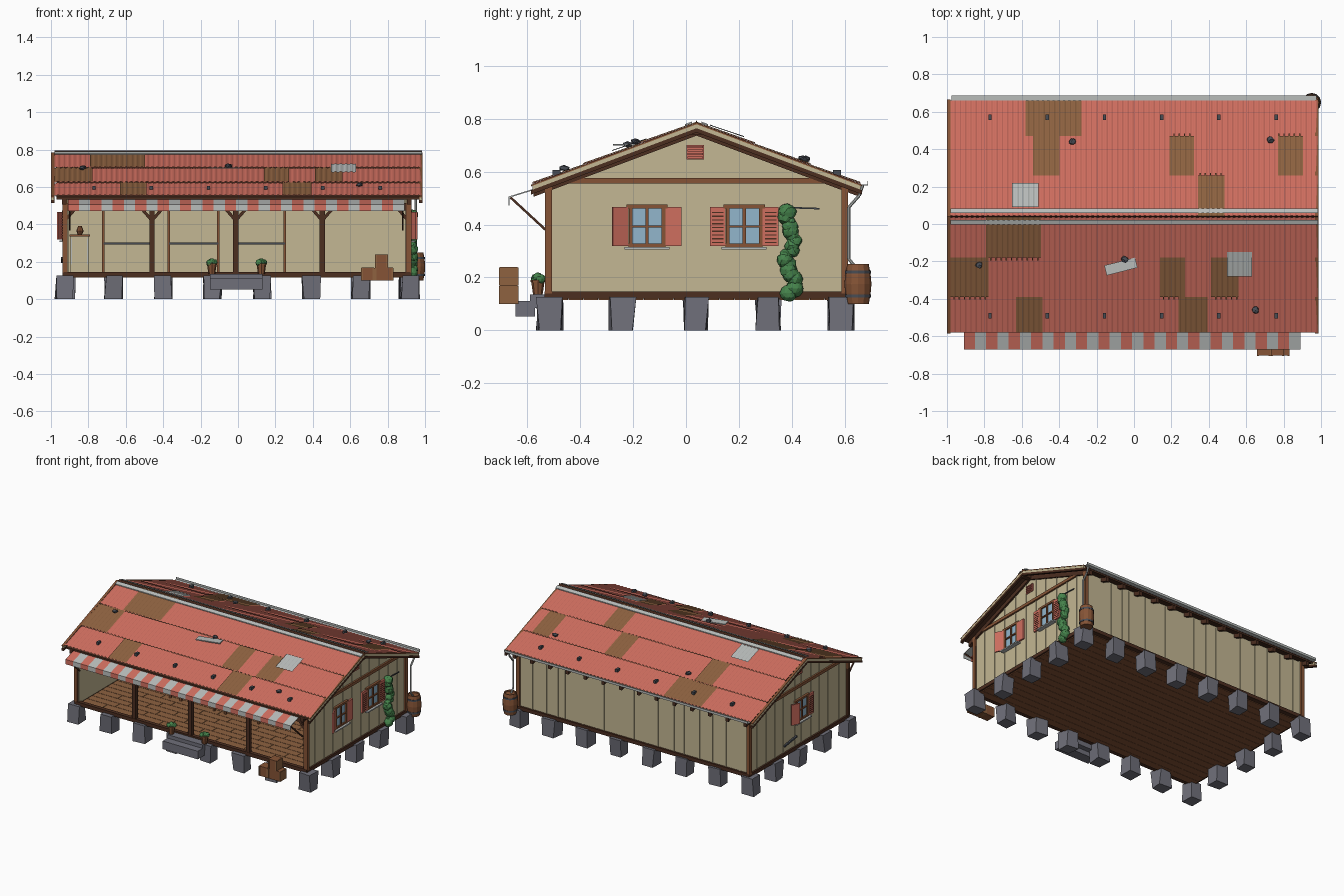
import bpy, bmesh, math, random
from mathutils import Vector, Matrix

random.seed(4)
if "Cube" in bpy.data.objects:
    bpy.data.objects.remove(bpy.data.objects["Cube"])


def material(name, *rgb):
    lin = [((c / 255 + 0.055) / 1.055) ** 2.4 for c in rgb] + [1]
    m = bpy.data.materials.new(name)
    m.use_nodes = True
    m.diffuse_color = lin
    m.node_tree.nodes["Principled BSDF"].inputs["Base Color"].default_value = lin
    return m


wall = material("wall_beige", 195, 183, 147)
red = material("roof_red", 207, 110, 95)
dark = material("dark_timber", 76, 46, 32)
trim = material("brown_timber", 134, 84, 54)
rust = material("patch_brown", 142, 98, 64)
pale = material("pale_metal", 184, 188, 186)
stone = material("stone_grey", 112, 112, 122)
green = material("leaf_green", 70, 132, 76)
glass = material("window_blue", 146, 182, 204)
iron = material("dark_iron", 72, 76, 84)


def finish(name, bm, mat, normals=True):
    if normals:
        bmesh.ops.recalc_face_normals(bm, faces=bm.faces)
    me = bpy.data.meshes.new(name)
    bm.to_mesh(me)
    bm.free()
    me.materials.append(mat)
    ob = bpy.data.objects.new(name, me)
    bpy.context.collection.objects.link(ob)
    return ob


def box(name, mat, x0, x1, y0, y1, z0, z1, turn=0.0):
    bm = bmesh.new()
    mid = Vector((x0 + x1, y0 + y1, z0 + z1)) / 2
    m = Matrix.Translation(mid) @ Matrix.Rotation(turn, 4, "Z") @ Matrix.Diagonal((x1 - x0, y1 - y0, z1 - z0, 1))
    bmesh.ops.create_cube(bm, size=1, matrix=m)
    return finish(name, bm, mat)


def beam(name, mat, a, b, width, sides=4):
    a, b = Vector(a), Vector(b)
    d = b - a
    bm = bmesh.new()
    m = Matrix.Translation((a + b) / 2) @ d.to_track_quat("Z", "Y").to_matrix().to_4x4()
    m = m @ Matrix.Rotation(math.pi / sides, 4, "Z")
    r = width / 2 / math.cos(math.pi / sides)
    bmesh.ops.create_cone(bm, cap_ends=True, segments=sides, radius1=r, radius2=r, depth=d.length, matrix=m)
    return finish(name, bm, mat)


def prism(name, mat, pts, x0, x1):
    # yz outline pushed along x
    bm = bmesh.new()
    f = bm.faces.new([bm.verts.new((x0, y, z)) for y, z in pts])
    g = bmesh.ops.extrude_face_region(bm, geom=[f])["geom"]
    bmesh.ops.translate(bm, vec=(x1 - x0, 0, 0), verts=[v for v in g if isinstance(v, bmesh.types.BMVert)])
    return finish(name, bm, mat)


def lathe(name, mat, x, y, prof, sides=12):
    bm = bmesh.new()
    rings = [[bm.verts.new((x + r * math.cos(k * math.tau / sides), y + r * math.sin(k * math.tau / sides), z))
              for k in range(sides)] for r, z in prof]
    for a, b in zip(rings, rings[1:]):
        for k in range(sides):
            bm.faces.new((a[k], a[k - 1], b[k - 1], b[k]))
    bm.faces.new(rings[0])
    bm.faces.new(rings[-1])
    return finish(name, bm, mat)


def blobs(name, mat, items, detail=2, rough=0.08, flat=1.0):
    bm = bmesh.new()
    for p, r in items:
        m = Matrix.Translation(p) @ Matrix.Diagonal((1, 1, flat, 1))
        for v in bmesh.ops.create_icosphere(bm, subdivisions=detail, radius=r, matrix=m)["verts"]:
            v.co += Vector([random.uniform(-r, r) * rough for _ in "xyz"])
    return finish(name, bm, mat)


# Roof slope coordinates: s runs from ridge to eave, h is the lift
RIDGE, TOP, PITCH, EAVE = 0.04, 0.778, 0.375, 0.62


def on_roof(side, s, h=0):
    return RIDGE + side * s, TOP - PITCH * s + h


def slab(name, mat, side, s0, s1, h0, h1, x0, x1):
    prism(name, mat, [on_roof(side, s0, h0), on_roof(side, s1, h0), on_roof(side, s1, h1), on_roof(side, s0, h1)], x0, x1)


def sheet(name, mat, side, x0, x1, s0, s1, lift=0.0, tooth=0.0):
    # corrugated sheet, with a toothed lower edge if asked
    step, wave = 0.007, (0, 0, 0.0035, 0.0035)
    bm = bmesh.new()
    for i in range(round(x0 / step), round(x1 / step)):
        a, b = wave[i % 4], wave[(i + 1) % 4]
        q = [(i, s0, a), (i, s1, a + 0.005), (i + 1, s1, b + 0.005), (i + 1, s0, b)]
        if a and b and tooth:
            q[2:2] = [(i, s1 + tooth, a + 0.005), (i + 1, s1 + tooth, b + 0.005)]
        vs = [bm.verts.new((k * step, *on_roof(side, s, h + lift + 0.003))) for k, s, h in q]
        bm.faces.new(vs if side < 0 else vs[::-1])
    bmesh.ops.remove_doubles(bm, verts=bm.verts, dist=0.0001)
    finish(name, bm, mat, False)


ROWS = [(0, 0.22), (0.22, 0.43), (0.43, EAVE)]
PATCHES = {-1: [(0, -0.79, -0.5), (1, -0.98, -0.78), (1, 0.14, 0.27), (1, 0.41, 0.56), (2, 0.24, 0.39), (2, -0.63, -0.49)],
           1: [(2, -0.58, -0.28), (1, -0.54, -0.4), (1, 0.19, 0.32), (1, 0.77, 0.9), (0, 0.34, 0.48)]}
for side, label in ((-1, "front"), (1, "back")):
    slab(label + "_roof_deck", dark, side, 0, EAVE, -0.012, 0, -0.97, 0.97)
    for s0, s1 in ROWS:
        sheet(label + "_roof_sheet", red, side, -0.98, 0.98, s0, s1)
    for row, x0, x1 in PATCHES[side]:
        sheet(label + "_rust_patch", rust, side, x0, x1, *ROWS[row], lift=0.004, tooth=0.014 if row < 2 else 0)
    for x0 in (-1, 0.968):
        slab(label + "_bargeboard", dark, side, 0, EAVE + 0.005, -0.03, -0.014, x0, x0 + 0.018)
        slab(label + "_verge_strip", wall, side, 0, EAVE, -0.014, 0.001, x0 + 0.001, x0 + 0.017)
        slab(label + "_verge_cap", trim, side, 0, EAVE + 0.005, 0.001, 0.007, x0, x0 + 0.018)
    for i in range(14):
        x = -0.93 + i * 0.142
        slab(label + "_rafter", dark, side, 0, EAVE - 0.004, -0.042, -0.012, x - 0.012, x + 0.012)
    slab(label + "_ridge_cap", pale, side, 0.018, 0.044, 0.012, 0.018, -0.98, 0.985)
    for i in range(6):
        y, z = on_roof(side, 0.53, 0.016)
        x = -0.77 + i * 0.306
        box(label + "_roof_hook", iron, x - 0.009, x + 0.009, y - 0.015, y + 0.015, z - 0.01, z + 0.01)
box("ridge_beam", dark, -0.98, 0.98, RIDGE - 0.018, RIDGE + 0.018, 0.738, 0.765)
prism("ridge_batten", dark, [(RIDGE - 0.007, 0.77), (RIDGE + 0.007, 0.77), (RIDGE, 0.796)], -0.98, 0.985)
sheet("front_metal_patch", pale, -1, 0.5, 0.63, 0.19, 0.32, 0.012)
sheet("back_metal_patch", pale, 1, -0.65, -0.51, 0.05, 0.18, 0.012)

# Loose stones and board on the roof
for x, y in ((-0.83, -0.22), (0.65, -0.46), (-0.05, -0.19), (0.73, 0.45), (-0.33, 0.44)):
    z = on_roof(1, abs(y - RIDGE), 0.023)[1]
    blobs("roof_stone", iron, [(Vector((x, y, z)), 0.02)], 1, 0.15, 0.65)
box("loose_board", pale, -0.155, 0.015, -0.255, -0.2, 0.698, 0.705, 0.25)

# Floor, sills and planks on both faces
X0, X1, Y0, Y1 = -0.925, 0.915, -0.52, 0.6
box("floor_base", dark, X0, X1, Y0, Y1, 0.12, 0.134)
for i in range(19):
    y = Y0 + 0.02 + i * 0.057
    box("under_plank", trim, X0, X1, y - 0.001, y + 0.054, 0.115, 0.12)
    for k in range(8):
        x = X0 + 0.03 + k * 0.225
        shift = 0.06 * (i % 3 - 1)
        box("floor_plank", rust, x + (shift if k else 0), x + 0.222 + (shift if k < 7 else 0), y, y + 0.054, 0.134, 0.141)
for y in (Y0, Y1):
    box("long_sill", dark, X0 - 0.008, X1 + 0.008, y - 0.014, y + 0.014, 0.12, 0.146)
for x in (X0, X1):
    box("end_sill", dark, x - 0.012, x + 0.012, Y0 - 0.01, Y1 + 0.01, 0.12, 0.146)

# Stone piers around the edge
spots = [(-0.93 + i * 0.2643, y) for i in range(8) for y in (-0.515, 0.585)]
spots += [(x, -0.24 + i * 0.275) for i in range(3) for x in (-0.92, 0.91)]
for x, y in spots:
    ob = box("stone_pier", stone, x - 0.045, x + 0.045, y - 0.045, y + 0.045, 0, 0.127)
    for v in ob.data.vertices:
        v.co.x += random.uniform(-0.008, 0.008)
        v.co.y += random.uniform(-0.008, 0.008)

# Walls, battens and corner posts
box("back_wall", wall, X0, X1, Y1 - 0.02, Y1, 0.135, 0.55)
gable = [(Y0, 0.135), (Y1, 0.135), on_roof(1, Y1 - RIDGE, -0.01), on_roof(1, 0, -0.01), on_roof(-1, RIDGE - Y0, -0.01)]
for side, x in ((-1, X0), (1, X1)):
    out = x + side * 0.006
    prism("end_wall", wall, gable, x, x - side * 0.02)
    box("gable_band", trim, *sorted((x, out + side * 0.006)), -0.5, 0.58, 0.555, 0.576)
    for i in range(10):
        y = Y0 + 0.1 + i * 0.102 + random.uniform(-0.015, 0.015)
        box("end_batten", wall, *sorted((x, x + side * 0.004)), y, y + 0.008, 0.145, 0.56)
        if 1 < i < 8:
            box("gable_batten", wall, *sorted((x, x + side * 0.004)), y, y + 0.008, 0.57, on_roof(1, abs(y - RIDGE), -0.03)[1])
    for y in (Y0, Y1):
        box("corner_post", trim, x - 0.013, x + 0.013, y - 0.013, y + 0.013, 0.14, 0.55)
    box("gable_vent", red, *sorted((x, out)), 0.002, 0.068, 0.645, 0.7)
    for i in range(4):
        z = 0.65 + i * 0.013
        box("vent_slat", red, *sorted((out, out + side * 0.006)), 0.006, 0.064, z, z + 0.007)
for i in range(17):
    x = X0 + 0.1 + i * 0.103 + random.uniform(-0.03, 0.03)
    box("back_batten", wall, x, x + 0.007, Y1, Y1 + 0.004, 0.145, 0.54)


# Windows with plain, louvred or half-open shutters
def window(side, x, yc, styles):
    def plate(name, mat, y0, y1, z0, z1, near, far, turn=0.0):
        box(name, mat, *sorted((x + side * near, x + side * far)), yc + y0, yc + y1, z0, z1, side * turn)
    plate("window_glass", glass, -0.062, 0.062, 0.32, 0.465, 0.001, 0.006)
    for s in (-1, 1):
        plate("window_jamb", trim, s * 0.062 - 0.007, s * 0.062 + 0.007, 0.315, 0.47, 0, 0.016)
    for z, half, h in ((0.468, 0.078, 0.007), (0.322, 0.07, 0.006), (0.393, 0.06, 0.004)):
        plate("window_rail", trim, -half, half, z - h, z + h, 0, 0.016)
    plate("window_mullion", trim, -0.006, 0.006, 0.32, 0.465, 0, 0.014)
    plate("window_sill", pale, -0.085, 0.085, 0.306, 0.315, 0, 0.03)
    for s, style in zip((-1, 1), styles):
        a, b = sorted((s * 0.07, s * 0.13))
        if style == "open":
            plate("open_shutter", red, a - 0.004, b, 0.318, 0.466, 0.02, 0.03, 0.45)
            continue
        plate("shutter", red, a, b, 0.318, 0.466, 0.004, 0.016)
        for i in range(9 if style == "louvred" else 0):
            z = 0.33 + i * 0.0142
            plate("shutter_slat", dark, a + 0.008, b - 0.008, z, z + 0.004, 0.016, 0.018)


window(1, X1, -0.147, ("open", "plain"))
window(1, X1, 0.22, ("louvred", "louvred"))
window(-1, X0, 0.01, ("louvred", "open"))
beam("leaning_pole", iron, (X0 - 0.015, 0.08, 0.22), (X0 - 0.015, 0.22, 0.2), 0.012)

# Porch posts, braces and header
box("porch_header", dark, X0, X1, Y0 - 0.012, Y0 + 0.012, 0.475, 0.515)
for x in (X0, -0.46, -0.012, 0.45, X1 - 0.005):
    box("porch_post", dark, x - 0.014, x + 0.014, Y0 - 0.012, Y0 + 0.014, 0.14, 0.48)
    for s in (-1, 1):
        if X0 < x + s * 0.05 < X1:
            beam("post_brace", dark, (x, Y0, 0.42), (x + s * 0.052, Y0, 0.48), 0.016)

# Striped awning
for i in range(30):
    x = -0.91 + i * 0.06
    prism("awning_stripe", pale if i % 2 else red, [(-0.56, 0.535), (-0.666, 0.502), (-0.668, 0.472), (-0.671, 0.472),
          (-0.67, 0.506), (-0.56, 0.54)], x, x + 0.06)
for x in (-0.9, 0.88):
    beam("awning_strut", dark, (x, -0.664, 0.503), (x, Y0, 0.37), 0.009)

# Racks and cabinet inside
for x in (-0.72, -0.37, -0.015):
    for dx in (0, 0.265):
        box("rack_upright", trim, x + dx - 0.007, x + dx + 0.007, -0.127, -0.113, 0.14, 0.56)
    box("rack_rail", iron, x, x + 0.265, -0.13, -0.11, 0.292, 0.304)
box("cabinet", wall, -0.895, -0.8, 0.38, 0.5, 0.14, 0.335)
for x in (-0.893, -0.808):
    box("cabinet_edge", pale, x, x + 0.006, 0.374, 0.381, 0.185, 0.325)
box("cabinet_top", trim, -0.9, -0.79, 0.37, 0.5, 0.335, 0.347)
lathe("cabinet_jug", trim, -0.845, 0.42, [(0.012, 0.347), (0.02, 0.365), (0.01, 0.39)], 8)

# Steps and potted plants
box("lower_step", stone, -0.15, 0.13, -0.645, -0.57, 0.052, 0.11)
box("upper_step", stone, -0.15, 0.13, -0.59, Y0 - 0.012, 0.085, 0.135)
for x in (-0.14, 0.125):
    lathe("plant_pot", trim, x, -0.56, [(0.018, 0.135), (0.025, 0.182), (0.028, 0.182), (0.028, 0.19)], 8)
    blobs("pot_plant", green, [(Vector((x + dx, -0.56 + dy, z)), 0.019)
          for dx, dy, z in ((0, 0, 0.2), (0.012, 0.01, 0.195), (-0.012, -0.008, 0.195))])

# Crates
for x0, x1, z0 in ((0.66, 0.728, 0.1), (0.732, 0.83, 0.1), (0.735, 0.8, 0.17)):
    box("crate", trim, x0, x1, -0.704, -0.636, z0, z0 + 0.07)
    for x in (x0 - 0.002, x1 - 0.008):
        box("crate_corner", rust, x, x + 0.01, -0.706, -0.634, z0, z0 + 0.068)

# Barrel, gutter and downpipe
BX, BY = 0.95, 0.65
lathe("barrel", trim, BX, BY, [(0.041, 0.1), (0.048, 0.14), (0.051, 0.175), (0.048, 0.21), (0.041, 0.25), (0.036, 0.25), (0.036, 0.24)])
for z in (0.13, 0.22):
    lathe("barrel_hoop", iron, BX, BY, [(0.049, z - 0.006), (0.049, z + 0.006)])
prism("gutter", pale, [(0.658, 0.548), (0.688, 0.548), (0.688, 0.565), (0.686, 0.565), (0.686, 0.551), (0.658, 0.551)], -0.975, 0.975)
pipe = [(BX, 0.668, 0.548), (BX, 0.655, 0.51), (BX, 0.615, 0.465), (BX, 0.615, 0.27), (BX, 0.64, 0.24)]
for a, b in zip(pipe, pipe[1:]):
    beam("downpipe", pale, a, b, 0.012, 8)

# Climbing vine on the end wall
leaves = []
for i in range(18):
    y = 0.395 + 0.014 * math.sin(i * 0.7) + random.uniform(-0.01, 0.01)
    leaves.append((Vector((X1 + 0.016, y, 0.14 + i * 0.018)), random.uniform(0.024, 0.034)))
leaves.append((Vector((X1 + 0.016, 0.37, 0.45)), 0.02))
blobs("vine", green, leaves)
beam("vine_rod", iron, (X1 + 0.02, 0.36, 0.465), (X1 + 0.02, 0.505, 0.46), 0.006)
